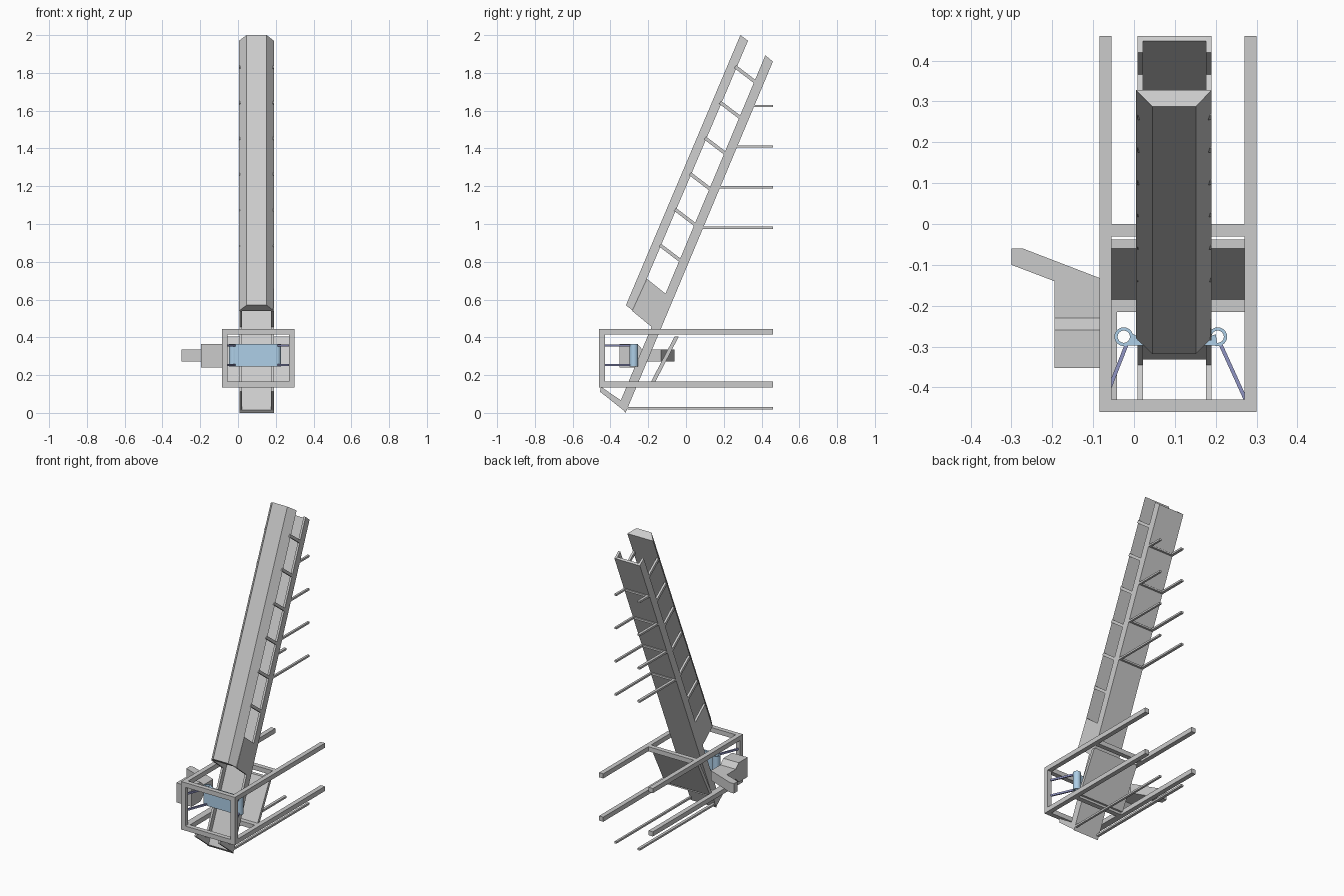
import bpy
from mathutils import Vector
from math import cos, sin, pi

if "Cube" in bpy.data.objects:
    bpy.data.objects.remove(bpy.data.objects["Cube"])


def mesh(name, verts, faces, mat=None):
    import bmesh
    me = bpy.data.meshes.new(name)
    me.from_pydata([tuple(v) for v in verts], [], faces)
    bm = bmesh.new()
    bm.from_mesh(me)
    bmesh.ops.recalc_face_normals(bm, faces=bm.faces)
    bm.to_mesh(me)
    bm.free()
    ob = bpy.data.objects.new(name, me)
    bpy.context.collection.objects.link(ob)
    if mat:
        me.materials.append(mat)
    return ob


def loft(name, a, b, mat=None):
    """Closed solid between two matching outlines."""
    n = len(a)
    faces = [tuple(range(n)), tuple(range(n, 2 * n))]
    faces += [(i, (i + 1) % n, n + (i + 1) % n, n + i) for i in range(n)]
    return mesh(name, list(a) + list(b), faces, mat)


def side_prism(name, yz, x0, x1):
    return loft(name, [(x0, y, z) for y, z in yz], [(x1, y, z) for y, z in yz])


def plan_prism(name, xy, z0, z1, mat=None):
    return loft(name, [(x, y, z0) for x, y in xy], [(x, y, z1) for x, y in xy], mat)


def box(name, x0, x1, y0, y1, z0, z1):
    return plan_prism(name, [(x0, y0), (x1, y0), (x1, y1), (x0, y1)], z0, z1)


def bar(name, p, q, w, x0, x1):
    """Strip of width w between two yz points, spanning x0..x1."""
    p, q = Vector(p), Vector(q)
    d = (q - p).normalized()
    n = Vector((-d.y, d.x)) * w / 2
    return side_prism(name, [p + n, q + n, q - n, p - n], x0, x1)


def material(name, col):
    m = bpy.data.materials.new(name)
    m.diffuse_color = (*col, 1)
    m.use_nodes = True
    m.node_tree.nodes["Principled BSDF"].inputs["Base Color"].default_value = m.diffuse_color
    return m


blue = material("clamp_blue", (0.42, 0.62, 0.80))
violet = material("rod_violet", (0.28, 0.30, 0.55))
X0, X1, T = 0.008, 0.19, 0.014
SIDES = (("left", X0, X0 + T), ("right", X1 - T, X1))

# Inclined back channel: floor plate and two flanges
side_prism("channel_floor", [(-0.32, 0), (0.46, 1.86), (0.448, 1.868), (-0.332, 0.016)], X0, X1)
for s, a, b in SIDES:
    side_prism(f"channel_flange_{s}", [(-0.32, 0), (0.46, 1.86), (0.42, 1.893), (-0.35, 0.055)], a, b)
    # Foot rails pointing forward
    side_prism(f"toe_rail_{s}", [(-0.32, 0.005), (-0.455, 0.112), (-0.45, 0.138), (-0.335, 0.06)], a, b)
    # Side plate closing the cover's lower end
    side_prism(f"hood_side_{s}", [(-0.285, 0.54), (-0.17, 0.445), (-0.107, 0.63), (-0.207, 0.71)], a, b)
    # Slanted braces between cover and channel
    for i in range(6):
        y, z = -0.137 + i * 0.0795, 0.888 + i * 0.189
        bar(f"brace_{s}_{i}", (y, z), (y + 0.105, z - 0.08), 0.018, a, b)
    # Horizontal supports at the back
    for i, (z, y) in enumerate(((0.024, -0.31), (0.98, 0.085), (1.195, 0.175), (1.41, 0.265), (1.625, 0.355))):
        box(f"support_rod_{s}_{i}", a, b + 0.004 if s == "left" else b, y, 0.46, z - 0.006, z + 0.006)
        if i and s == "left":
            box(f"support_cross_{i}", X0, X1, y, y + 0.017, z - 0.006, z + 0.006)


# Front cover with chamfered edges
def cover_section(y0, z0, y1, z1):
    return [(0.005, y1, z1), (0.045, y0, z0), (0.152, y0, z0), (0.19, y1, z1)]


loft("front_cover", cover_section(-0.318, 0.57, -0.28, 0.54), cover_section(0.288, 2.0, 0.328, 1.97))

# Base frame
for z, tag in ((0.135, "lower"), (0.415, "upper")):
    left_in = -0.042 if tag == "lower" else -0.055
    box(f"frame_rail_left_{tag}", -0.085, -0.055, -0.46, 0.46, z, z + 0.03)
    box(f"frame_rail_right_{tag}", 0.27, 0.30, -0.46, 0.46, z, z + 0.03)
    box(f"frame_front_{tag}", -0.055, 0.27, -0.46, -0.43, z, z + 0.03)
    if tag == "lower":
        box("frame_inner_strip", -0.055, left_in, -0.43, -0.215, z, z + 0.03)
for x, s in ((-0.085, "left"), (0.27, "right")):
    box(f"frame_post_{s}", x, x + 0.03, -0.46, -0.43, 0.165, 0.415)
box("frame_cross_upper", -0.055, 0.27, -0.03, 0.0, 0.415, 0.445)
box("frame_cross_lower", -0.055, 0.27, -0.215, -0.183, 0.135, 0.165)

# Slanted panel behind the channel
side_prism("slanted_panel", [(-0.193, 0.15), (-0.06, 0.405), (-0.038, 0.405), (-0.17, 0.15)], -0.055, 0.27)

# Blue clamp: plate and end tubes
plan_prism("clamp_plate", [(-0.025, -0.298), (0.205, -0.298), (0.20, -0.27), (0.165, -0.284),
                           (0.025, -0.284), (-0.005, -0.268), (-0.006, -0.29)], 0.245, 0.365, blue)
N = 24
for s, cx in (("left", -0.025), ("right", 0.205)):
    v = [(cx + r * cos(2 * pi * i / N), -0.276 + r * sin(2 * pi * i / N), z)
         for r, z in ((0.023, 0.245), (0.023, 0.365), (0.015, 0.365), (0.015, 0.245)) for i in range(N)]
    f = [(k * N + i, k * N + (i + 1) % N, (k + 1) % 4 * N + (i + 1) % N, (k + 1) % 4 * N + i)
         for k in range(4) for i in range(N)]
    tube = mesh(f"clamp_tube_{s}", v, f, blue)
    bpy.context.view_layer.objects.active = tube
    tube.select_set(True)
    bpy.ops.object.shade_smooth_by_angle()
    tube.select_set(False)

# Thin tie rods from clamp to frame
for s, p, q in (("left", (-0.018, -0.295), (-0.075, -0.44)), ("right", (0.212, -0.295), (0.28, -0.445))):
    for z in (0.253, 0.357):
        plan_prism(f"tie_rod_{s}_{z}", [(p[0] - 0.005, p[1]), (p[0] + 0.005, p[1]),
                                       (q[0] + 0.005, q[1]), (q[0] - 0.005, q[1])], z - 0.006, z + 0.006, violet)

# Side drive housing with angled outlet arm
side_prism("drive_housing", [(-0.352, 0.24), (-0.26, 0.24), (-0.23, 0.272), (-0.135, 0.272), (-0.135, 0.335),
                             (-0.23, 0.335), (-0.26, 0.366), (-0.352, 0.366)], -0.195, -0.085)
plan_prism("outlet_arm", [(-0.30, -0.06), (-0.272, -0.06), (-0.085, -0.132), (-0.085, -0.14),
                          (-0.195, -0.14), (-0.30, -0.10)], 0.272, 0.335)
